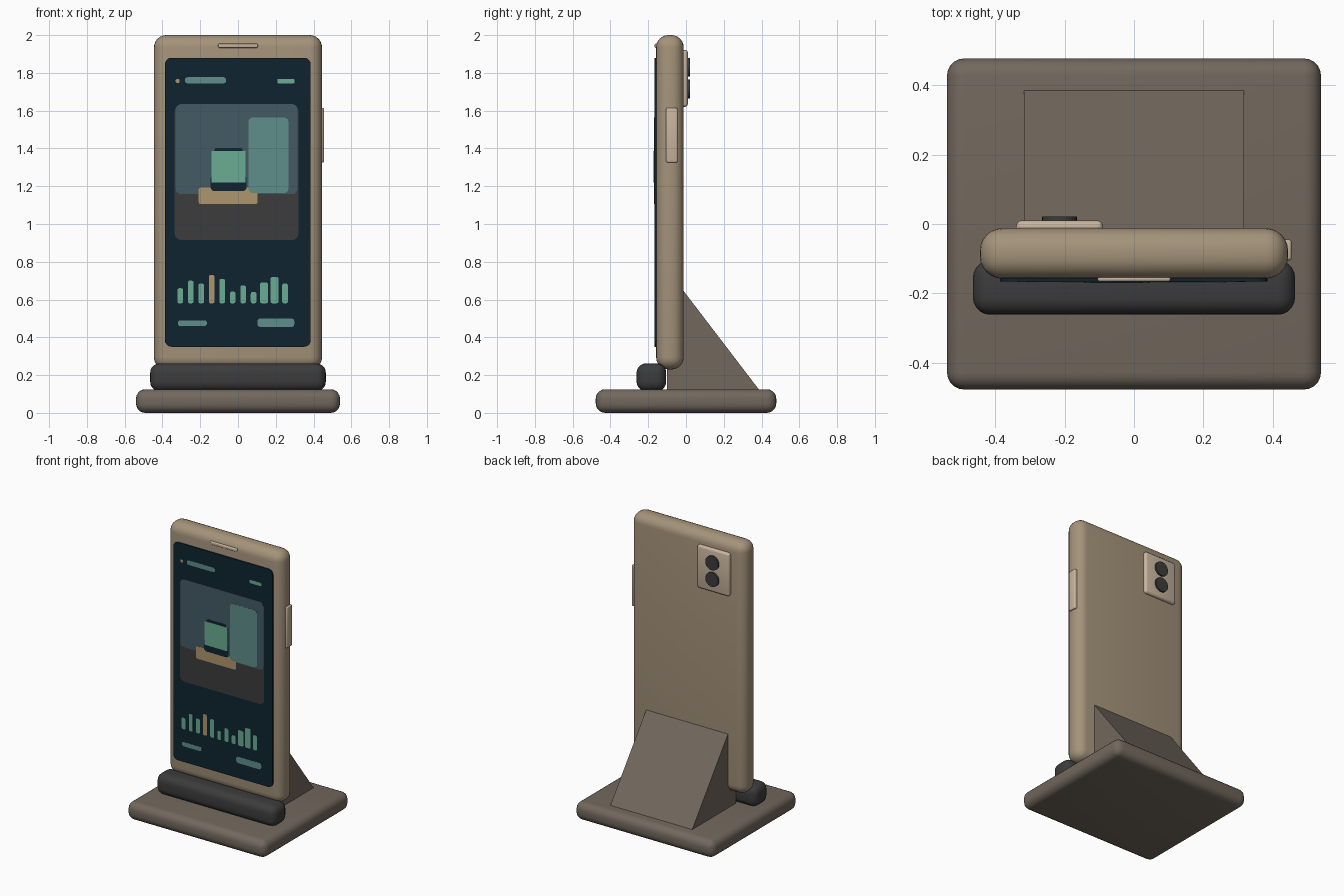
import bpy, bmesh, math

old = bpy.data.objects.get("Cube")
if old:
    bpy.data.objects.remove(old, do_unlink=True)


def material(name, rgb):
    """Flat material from 0-255 display values, stored as linear."""
    lin = [(c / 255 / 12.92) if c < 11 else ((c / 255 + 0.055) / 1.055) ** 2.4 for c in rgb]
    m = bpy.data.materials.new(name)
    m.use_nodes = True
    m.diffuse_color = (*lin, 1)
    m.node_tree.nodes["Principled BSDF"].inputs["Base Color"].default_value = (*lin, 1)
    return m


BODY = material("warm tan", (164, 147, 122))
BASE = material("brown grey", (114, 104, 93))
DARK = material("charcoal", (60, 60, 60))
TRIM = material("pale beige", (200, 181, 158))
NAVY = material("screen navy", (14, 36, 48))
SLATE = material("slate blue", (67, 91, 101))
TEAL = material("muted teal", (95, 142, 138))
GREEN = material("mint green", (106, 172, 147))
GOLD = material("sand gold", (173, 150, 108))


def finish(name, bm, mat, smooth=False):
    bmesh.ops.recalc_face_normals(bm, faces=bm.faces[:])
    mesh = bpy.data.meshes.new(name)
    bm.to_mesh(mesh)
    bm.free()
    mesh.materials.append(mat)
    ob = bpy.data.objects.new(name, mesh)
    bpy.context.collection.objects.link(ob)
    if smooth:
        bpy.ops.object.select_all(action='DESELECT')
        ob.select_set(True)
        bpy.context.view_layer.objects.active = ob
        bpy.ops.object.shade_smooth_by_angle(angle=math.radians(40))
    return ob


def rounded_box(name, xs, ys, zs, radius, mat, segments=5):
    bm = bmesh.new()
    bmesh.ops.create_cube(bm, size=1)
    for v in bm.verts:
        v.co = [(r[0] + r[1]) / 2 + c * (r[1] - r[0]) for c, r in zip(v.co, (xs, ys, zs))]
    bmesh.ops.bevel(bm, geom=bm.edges[:], offset=radius, segments=segments,
                    profile=0.5, affect='EDGES')
    return finish(name, bm, mat, True)


def prism(name, points, depth, mat):
    """Extrude a closed outline along the depth vector."""
    bm = bmesh.new()
    face = bm.faces.new([bm.verts.new(p) for p in points])
    ext = bmesh.ops.extrude_face_region(bm, geom=[face])
    moved = [g for g in ext["geom"] if isinstance(g, bmesh.types.BMVert)]
    bmesh.ops.translate(bm, verts=moved, vec=depth)
    return finish(name, bm, mat)


def plate(name, xs, zs, radius, layer, mat, thick=0.002):
    """Thin rounded rectangle facing the front; a higher layer sits further out."""
    y = -0.166 - 0.001 * layer
    points = []
    corners = [(xs[1], zs[1], -1, -1), (xs[0], zs[1], 1, -1),
               (xs[0], zs[0], 1, 1), (xs[1], zs[0], -1, 1)]
    for i, (x, z, sx, sz) in enumerate(corners):
        for k in range(6 if radius else 1):
            a = math.pi / 2 * (i + k / 5)
            points.append((x + radius * (sx + math.cos(a)), y,
                           z + radius * (sz + math.sin(a))))
    return prism(name, points, (0, thick, 0), mat)


# Stand
rounded_box("stand_base", (-0.54, 0.54), (-0.478, 0.478), (0, 0.125), 0.05, BASE)
rounded_box("front_cradle", (-0.465, 0.465), (-0.262, -0.105), (0.115, 0.262), 0.05, DARK)
wedge = [(-0.1, 0.115), (0.39, 0.115), (0.385, 0.125), (-0.02, 0.655), (-0.1, 0.655)]
prism("back_support", [(-0.318, y, z) for y, z in wedge], (0.636, 0, 0), BASE)

# Handset body and trim
rounded_box("handset_body", (-0.445, 0.445), (-0.158, -0.012), (0.23, 2.0), 0.065, BODY, 6)
rounded_box("side_button", (0.42, 0.455), (-0.105, -0.045), (1.325, 1.615), 0.008, TRIM, 3)
rounded_box("earpiece", (-0.105, 0.105), (-0.166, -0.15), (1.933, 1.955), 0.006, TRIM, 3)
rounded_box("camera_plate", (-0.34, -0.09), (-0.03, 0.01), (1.62, 1.922), 0.015, TRIM, 3)
for label, z in (("upper", 1.83), ("lower", 1.714)):
    ring = [(-0.215 + 0.05 * math.cos(a), 0, z + 0.05 * math.sin(a))
            for a in (math.tau * k / 32 for k in range(32))]
    prism(label + "_lens", ring, (0, 0.022, 0), DARK)

# Screen with its picture panel
plate("screen", (-0.387, 0.385), (0.35, 1.88), 0.035, 0, NAVY, 0.009)
plate("picture_floor", (-0.335, 0.32), (0.915, 1.63), 0.035, 1, DARK)
plate("picture_wall", (-0.33, 0.315), (1.158, 1.635), 0.03, 2, SLATE)
plate("picture_window", (0.055, 0.267), (1.163, 1.565), 0.025, 3, TEAL)
plate("picture_table", (-0.208, 0.103), (1.105, 1.193), 0.012, 3, GOLD)
plate("jar_shadow", (-0.145, 0.045), (1.175, 1.26), 0.02, 4, NAVY)
plate("jar_lid", (-0.125, 0.025), (1.37, 1.402), 0.01, 4, NAVY)
plate("jar", (-0.14, 0.04), (1.22, 1.386), 0, 5, GREEN)

# Status line and lower labels
plate("status_dot", (-0.33, -0.31), (1.747, 1.767), 0.006, 1, GOLD)
plate("status_title", (-0.28, -0.063), (1.745, 1.777), 0.012, 1, TEAL)
plate("status_battery", (0.208, 0.298), (1.745, 1.768), 0.004, 1, GREEN)
plate("left_label", (-0.318, -0.165), (0.46, 0.49), 0.012, 1, TEAL)
plate("right_label", (0.103, 0.298), (0.455, 0.5), 0.015, 1, TEAL)

# Bar chart
tops = [0.66, 0.70, 0.685, 0.73, 0.71, 0.642, 0.675, 0.64, 0.69, 0.72, 0.685]
for i, top in enumerate(tops):
    x = -0.306 + 0.0555 * i
    half = 0.021 if i in (8, 9) else 0.015
    plate(f"chart_bar_{i + 1}", (x - half, x + half), (0.58, top), 0.01, 1,
          GOLD if i == 3 else GREEN)
